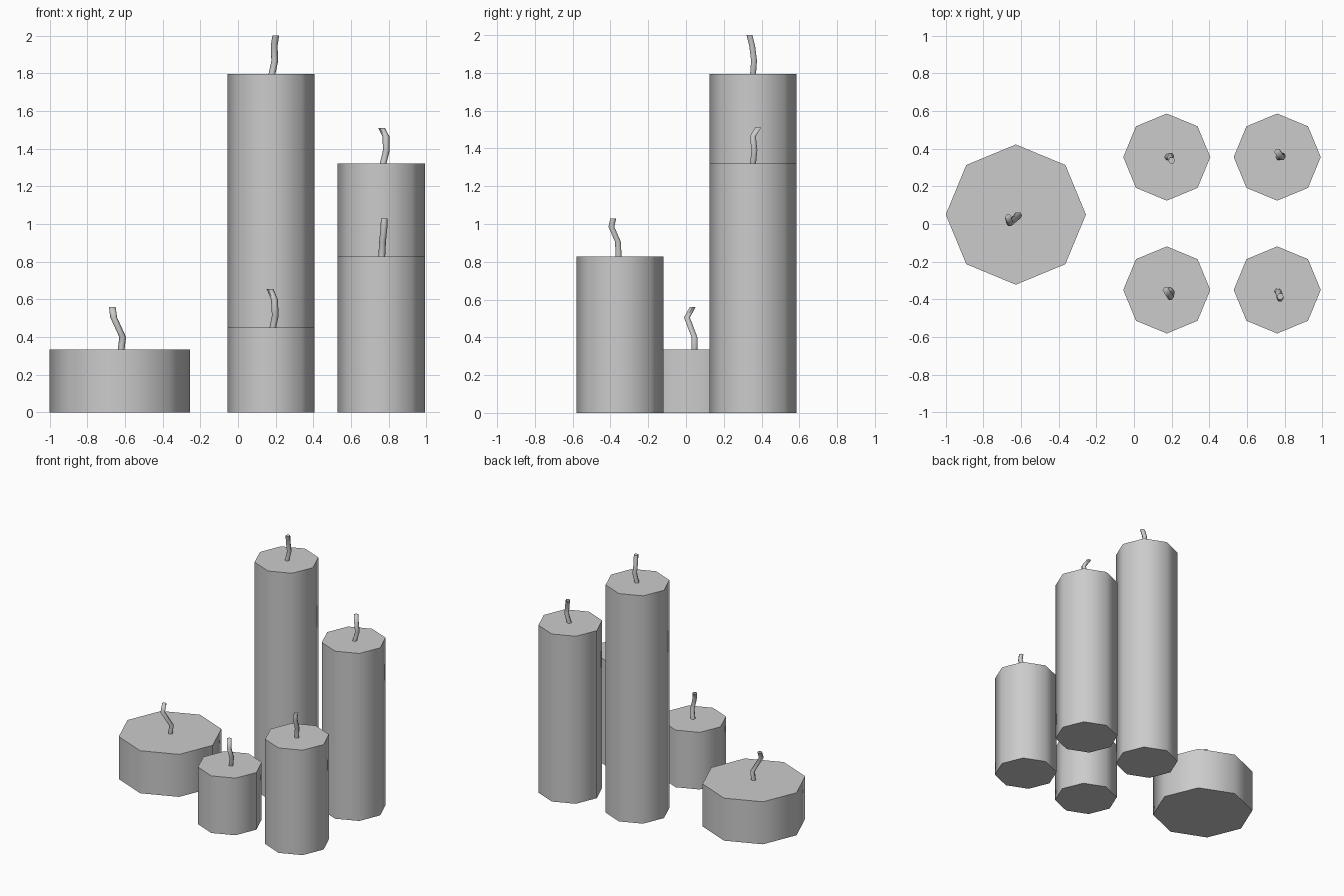
import bpy, bmesh, math

if "Cube" in bpy.data.objects:
    bpy.data.objects.remove(bpy.data.objects["Cube"])


def loft(name, rings, sides, radius, angle):
    """Skin horizontal polygon rings centred on the given points, with end caps."""
    bm = bmesh.new()
    loops = []
    for cx, cy, cz in rings:
        loops.append([bm.verts.new((cx + radius * math.cos(2 * math.pi * i / sides),
                                    cy + radius * math.sin(2 * math.pi * i / sides), cz))
                      for i in range(sides)])
    for low, high in zip(loops, loops[1:]):
        for i in range(sides):
            j = (i + 1) % sides
            bm.faces.new((low[i], low[j], high[j], high[i]))
    bm.faces.new(loops[0][::-1])
    bm.faces.new(loops[-1])
    mesh = bpy.data.meshes.new(name)
    bm.to_mesh(mesh)
    bm.free()
    obj = bpy.data.objects.new(name, mesh)
    bpy.context.collection.objects.link(obj)
    bpy.ops.object.select_all(action='DESELECT')
    obj.select_set(True)
    bpy.context.view_layer.objects.active = obj
    bpy.ops.object.shade_smooth_by_angle(angle=math.radians(angle))


# name, centre x, centre y, radius, height, wick path (x, y, z)
candles = [
    ("wide_candle", -0.627, 0.05, 0.372, 0.335,
     [(-0.62, 0.045, 0.335), (-0.612, 0.045, 0.40), (-0.66, 0.005, 0.505), (-0.667, 0.035, 0.56)]),
    ("tallest_candle", 0.174, 0.355, 0.231, 1.795,
     [(0.18, 0.355, 1.795), (0.195, 0.36, 1.865), (0.192, 0.35, 1.945), (0.20, 0.336, 2.0)]),
    ("tall_candle", 0.76, 0.355, 0.231, 1.32,
     [(0.77, 0.355, 1.32), (0.787, 0.362, 1.39), (0.785, 0.354, 1.465), (0.762, 0.382, 1.51)]),
    ("short_candle", 0.174, -0.35, 0.231, 0.45,
     [(0.185, -0.352, 0.45), (0.198, -0.36, 0.515), (0.193, -0.387, 0.60), (0.17, -0.352, 0.655)]),
    ("medium_candle", 0.76, -0.35, 0.231, 0.827,
     [(0.763, -0.357, 0.827), (0.767, -0.36, 0.905), (0.775, -0.395, 0.985), (0.776, -0.385, 1.03)]),
]

for name, x, y, radius, height, path in candles:
    # Octagonal wax body
    loft(name, [(x, y, 0), (x, y, height)], 8, radius, 60)
    # Bent wick
    loft(name + "_wick", path, 6, 0.018, 65)
